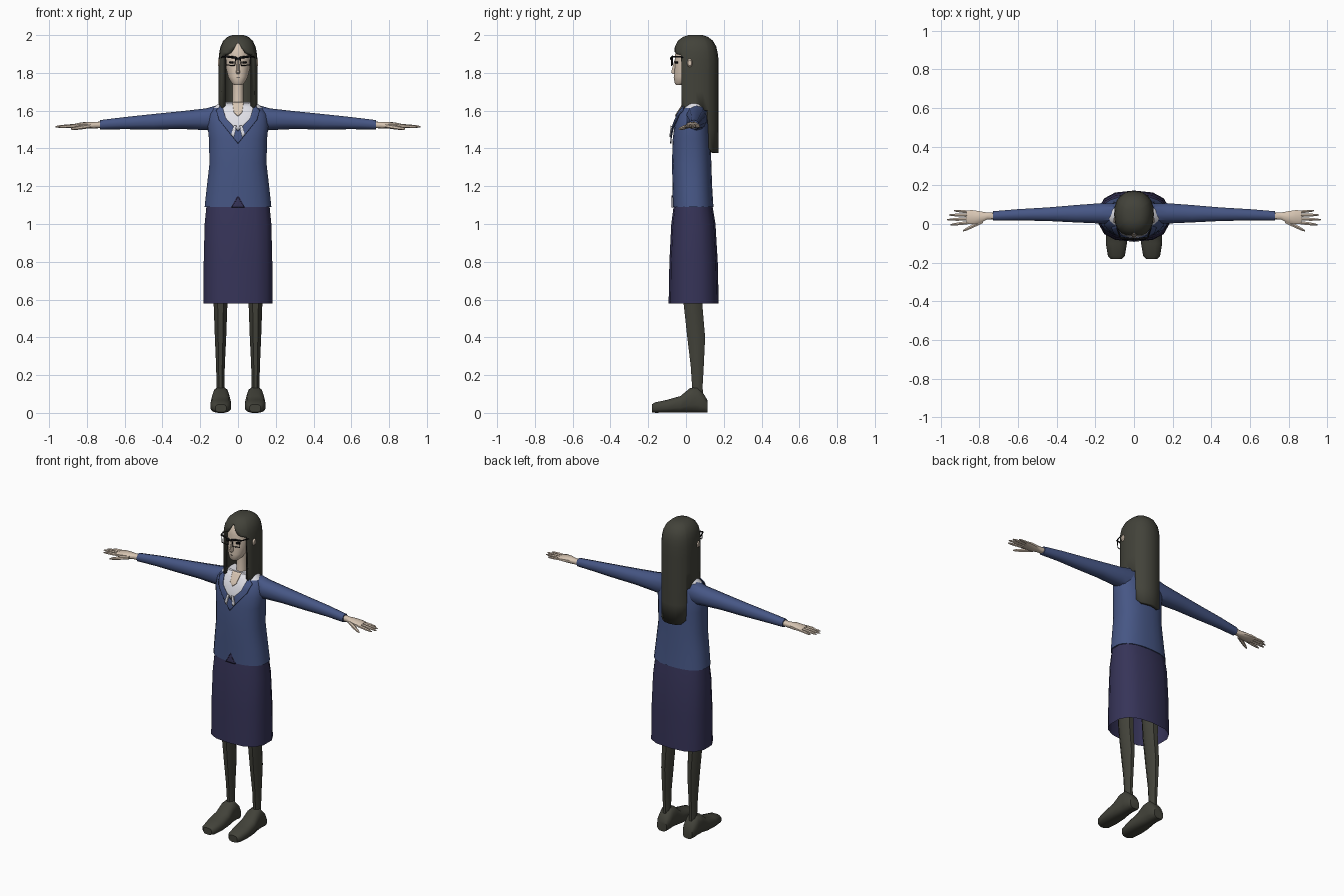
import bpy, bmesh, math
from mathutils import Vector

if "Cube" in bpy.data.objects:
    bpy.data.objects.remove(bpy.data.objects["Cube"])


def material(name, rgb):
    m = bpy.data.materials.new(name)
    m.diffuse_color = (*rgb, 1)
    m.use_nodes = True
    m.node_tree.nodes["Principled BSDF"].inputs["Base Color"].default_value = m.diffuse_color
    return m


BLUE = material("jacket blue", (0.062, 0.094, 0.235))
NAVY = material("skirt navy", (0.037, 0.034, 0.098))
DARK = material("hair and stocking dark", (0.055, 0.055, 0.042))
SKIN = material("skin", (0.68, 0.56, 0.45))
WHITE = material("shirt white", (0.80, 0.80, 0.86))
BLACK = material("glasses black", (0.006, 0.006, 0.007))


def finish(bm, name, mats, mirror=False, angle=40):
    bmesh.ops.recalc_face_normals(bm, faces=bm.faces)
    me = bpy.data.meshes.new(name)
    bm.to_mesh(me)
    bm.free()
    ob = bpy.data.objects.new(name, me)
    bpy.context.collection.objects.link(ob)
    for m in mats:
        me.materials.append(m)
    if mirror:
        ob.modifiers.new("Mirror", "MIRROR")
    bpy.ops.object.select_all(action="DESELECT")
    bpy.context.view_layer.objects.active = ob
    ob.select_set(True)
    bpy.ops.object.shade_smooth_by_angle(angle=math.radians(angle))
    return ob


def spow(v, p):
    return math.copysign(abs(v) ** (2 / p), v)


def loft(name, axis, rings, mats, n=12, p=2.0, mirror=False, caps=True, rule=None):
    """Rings are (position on axis, a min, a max, b min, b max)."""
    bm = bmesh.new()
    loops = []
    for t, a0, a1, b0, b1 in rings:
        loop = []
        for i in range(n):
            u = 2 * math.pi * (i + 0.5) / n
            a = (a0 + a1) / 2 + (a1 - a0) / 2 * spow(math.cos(u), p)
            b = (b0 + b1) / 2 + (b1 - b0) / 2 * spow(math.sin(u), p)
            co = {"x": (t, a, b), "y": (a, t, b), "z": (a, b, t)}[axis]
            loop.append(bm.verts.new(co))
        loops.append(loop)
    for l0, l1 in zip(loops, loops[1:]):
        for i in range(n):
            bm.faces.new((l0[i], l0[(i + 1) % n], l1[(i + 1) % n], l1[i]))
    if caps:
        bm.faces.new(loops[0])
        bm.faces.new(loops[-1])
    if rule:
        for f in bm.faces:
            f.material_index = rule(f.calc_center_median())
    return finish(bm, name, mats, mirror)


def body(rings):
    return [(z, -r, r, f, b) for z, r, f, b in rings]


# Jacket torso, white around the neck
TORSO = [(1.09, .178, -.070, .146), (1.2, .166, -.072, .139), (1.32, .152, -.075, .135),
         (1.45, .155, -.071, .130), (1.52, .162, -.062, .125), (1.58, .155, -.044, .115),
         (1.615, .13, -.022, .105), (1.645, .095, .0, .09)]
P = 2.4
loft("jacket", "z", body(TORSO), [BLUE, WHITE], 24, P,
     rule=lambda c: int(c.z > 1.625))


def torso_front(x, z):
    z = min(max(z, TORSO[0][0]), TORSO[-1][0])
    for lo, hi in zip(TORSO, TORSO[1:]):
        if z <= hi[0]:
            break
    k = (z - lo[0]) / (hi[0] - lo[0])
    r, f, b = (lo[i] + (hi[i] - lo[i]) * k for i in (1, 2, 3))
    h = max(0, 1 - min(1, abs(x) / r) ** P) ** (1 / P)
    return (f + b) / 2 - (b - f) / 2 * h


def patch(name, outline, offset, mat, mirror=False):
    """Thin plate laid over the front of the torso."""
    bm = bmesh.new()
    bm.faces.new([bm.verts.new((x, 0, z)) for x, z in outline])
    bmesh.ops.triangulate(bm, faces=bm.faces)
    bmesh.ops.subdivide_edges(bm, edges=bm.edges, cuts=5, use_grid_fill=True)
    bmesh.ops.triangulate(bm, faces=bm.faces)
    for v in bm.verts:
        v.co.y = torso_front(v.co.x, v.co.z) - offset
    ob = finish(bm, name, [mat], mirror)
    s = ob.modifiers.new("Solid", "SOLIDIFY")
    s.thickness = 0.006
    s.offset = 0


patch("shirt_front", [(-.088, 1.64), (.088, 1.64), (.075, 1.56), (0, 1.495), (-.075, 1.56)], .004, WHITE)
patch("neckline", [(-.03, 1.645), (.03, 1.645), (.022, 1.59), (0, 1.57), (-.022, 1.59)], .008, SKIN)
patch("lapel", [(.085, 1.63), (.115, 1.6), (.1, 1.55), (0, 1.425), (0, 1.49), (.065, 1.56)], .009, BLUE, True)
patch("shirt_bow_tail", [(.008, 1.52), (.022, 1.52), (.036, 1.475), (.022, 1.46)], .016, WHITE, True)
patch("hem_notch", [(-.035, 1.088), (.035, 1.088), (.012, 1.12), (0, 1.15), (-.012, 1.12)], .004, NAVY)

# Skirt, open at the hem
skirt = loft("skirt", "z", body([(.58, .186, -.092, .173), (.8, .185, -.088, .168),
             (1.0, .18, -.078, .156), (1.12, .168, -.062, .136)]), [NAVY], 14, 2.6, caps=False)

# Sleeves
loft("sleeve", "x", [(.09, .0, .108, 1.49, 1.634), (.17, .0, .11, 1.497, 1.612),
     (.3, .006, .1, 1.503, 1.597), (.45, .014, .087, 1.5, 1.582),
     (.6, .017, .078, 1.502, 1.566), (.73, .016, .067, 1.5, 1.55)], [BLUE], 10, 2.2, True)

# Hands with fingers and thumbs
loft("hand", "x", [(.72, .023, .06, 1.508, 1.543), (.76, .022, .06, 1.506, 1.54),
     (.8, .003, .068, 1.505, 1.541), (.835, -.002, .073, 1.507, 1.537),
     (.865, .0, .072, 1.51, 1.53)], [SKIN], 10, 2.4, True)


def finger(name, root, tip, r):
    rings = []
    for k, s in ((0, 1), (.5, .95), (.85, .7), (1, .3)):
        c = Vector(root).lerp(Vector(tip), k)
        rings.append((c.x, c.y - r * s, c.y + r * s, c.z - r * s, c.z + r * s))
    loft(name, "x", rings, [SKIN], 6, 2, True)


finger("index_finger", (.85, .008, 1.52), (.95, -.004, 1.514), .0095)
finger("middle_finger", (.85, .027, 1.521), (.966, .022, 1.515), .0095)
finger("ring_finger", (.85, .045, 1.521), (.957, .047, 1.515), .0095)
finger("little_finger", (.85, .062, 1.52), (.93, .069, 1.514), .0085)
finger("thumb", (.78, .016, 1.52), (.885, -.036, 1.503), .012)

# Legs and shoes
loft("leg", "z", [(.06, .068, .116, .03, .095), (.14, .07, .115, .03, .09),
     (.25, .068, .118, .022, .097), (.4, .06, .125, .003, .105),
     (.58, .053, .132, -.017, .09), (.9, .03, .15, -.03, .1)], [DARK], 8, 2, True)
loft("shoe", "y", [(y, .091 - w, .091 + w, 0 if i else .003, h) for i, (y, w, h) in enumerate(
     [(-.18, .03, .046), (-.165, .045, .056), (-.1, .056, .07), (-.03, .054, .09),
      (.02, .047, .132), (.06, .045, .138), (.095, .043, .1), (.115, .034, .065)])],
     [DARK], 12, 2.8, True)

# Neck and head
loft("neck", "z", [(1.58, -.04, .04, -.01, .08), (1.65, -.031, .031, .005, .08),
     (1.78, -.031, .031, .0, .08)], [SKIN], 12)
loft("head", "z", body([(1.735, .02, -.052, -.015), (1.748, .036, -.062, .02),
     (1.78, .053, -.064, .07), (1.83, .065, -.06, .11), (1.9, .07, -.058, .13),
     (1.95, .06, -.046, .12), (1.975, .04, -.02, .1)]), [SKIN], 20, 2.2)
loft("nose", "z", [(1.795, -.009, .009, -.072, -.05), (1.803, -.011, .011, -.08, -.05),
     (1.87, -.005, .005, -.061, -.05)], [SKIN], 8)
loft("ear", "x", [(.07, .005, .035, 1.83, 1.87), (.1, .005, .035, 1.83, 1.875),
     (.107, .01, .03, 1.838, 1.868)], [SKIN], 10, 2, True)
loft("mouth", "z", [(1.772, -.012, .012, -.066, -.05), (1.775, -.014, .014, -.066, -.05)], [BLACK], 8)
loft("eye", "z", [(1.85, .024, .046, -.061, -.04), (1.86, .022, .05, -.061, -.04)], [BLACK], 8, 2, True)

# Hair: one shell whose lower edge changes around the head
EDGE = [(0, 1.968), (10, 1.935), (22, 1.91), (36, 1.9), (50, 1.895), (54, 1.89), (56, 1.6),
        (72, 1.59), (90, 1.59), (106, 1.6), (120, 1.6), (124, 1.4), (140, 1.38), (160, 1.375), (180, 1.375)]
EDGE += [(360 - a, z) for a, z in EDGE[-2:0:-1]]
ROWS = [(2.0, .3), (1.99, .55), (1.97, .76), (1.94, .9), (1.91, .96), (1.87, 1), (1.8, 1),
        (1.7, 1.0), (1.6, 1.0), (1.5, 1.0), (1.375, .99)]


def hair_scale(z):
    for (z1, s1), (z0, s0) in zip(ROWS, ROWS[1:]):
        if z >= z0:
            return s0 + (s1 - s0) * (z - z0) / (z1 - z0)
    return ROWS[-1][1]


bm = bmesh.new()
grid = []
for z, _ in ROWS:
    row = []
    for a, low in EDGE:
        zz = max(z, low)
        s, u = hair_scale(zz), math.radians(a)
        row.append(bm.verts.new((.103 * s * spow(math.sin(u), 2.3),
                                 .05 - .122 * s * spow(math.cos(u), 2.3), zz)))
    grid.append(row)
n = len(EDGE)
bm.faces.new(grid[0])
for r0, r1 in zip(grid, grid[1:]):
    for i in range(n):
        j = (i + 1) % n
        bm.faces.new((r0[i], r0[j], r1[j], r1[i]))
bmesh.ops.remove_doubles(bm, verts=bm.verts, dist=1e-5)
bmesh.ops.dissolve_degenerate(bm, edges=bm.edges, dist=1e-5)
hair = finish(bm, "hair", [DARK], angle=60)
s = hair.modifiers.new("Solid", "SOLIDIFY")
s.thickness = 0.022
s.offset = -1


# Glasses
def wire(name, pts, r, closed=False):
    cu = bpy.data.curves.new(name, "CURVE")
    cu.dimensions = "3D"
    cu.bevel_depth = r
    cu.bevel_resolution = 0
    for side in (1, -1):
        sp = cu.splines.new("POLY")
        sp.points.add(len(pts) - 1)
        for q, (x, y, z) in zip(sp.points, pts):
            q.co = (x * side, y, z, 1)
        sp.use_cyclic_u = closed
    cu.materials.append(BLACK)
    ob = bpy.data.objects.new(name, cu)
    bpy.context.collection.objects.link(ob)


wire("glasses_rim", [(.012, -.077, 1.88), (.066, -.072, 1.887), (.062, -.072, 1.842), (.018, -.077, 1.838)], .0035, True)
wire("glasses_brow_bar", [(.0, -.078, 1.872), (.014, -.078, 1.881), (.07, -.072, 1.888)], .006)
wire("glasses_temple", [(.07, -.072, 1.886), (.085, -.03, 1.885), (.09, .01, 1.875)], .004)
